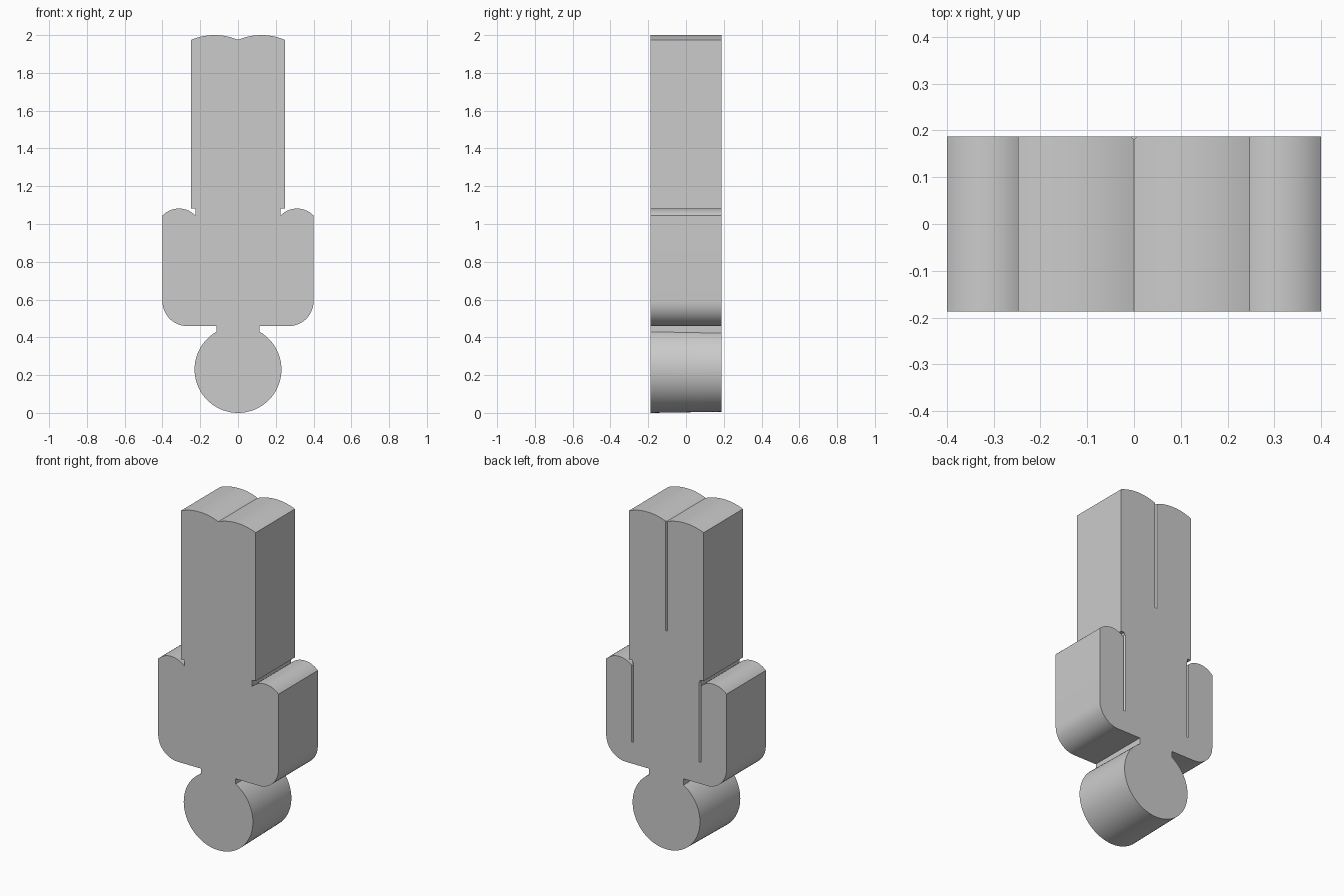
import bpy, bmesh, math

if "Cube" in bpy.data.objects:
    bpy.data.objects.remove(bpy.data.objects["Cube"])

DEPTH = 0.187       # half thickness of the slab
HEAD_Z = 0.23


def make_material(name, value):
    mat = bpy.data.materials.new(name)
    mat.use_nodes = True
    color = (value, value, value, 1)
    mat.diffuse_color = color
    mat.node_tree.nodes["Principled BSDF"].inputs["Base Color"].default_value = color
    return mat


def arc(cx, cz, r, start, end, steps):
    """Points on a circle, angles in radians measured from +x."""
    return [(cx + r * math.cos(start + (end - start) * i / steps),
             cz + r * math.sin(start + (end - start) * i / steps))
            for i in range(steps + 1)]


def cap(x0, x1, z, rise, steps):
    """Shallow domed end from x0 to x1, with its ends at height z."""
    half = (x0 - x1) / 2
    r = (half * half + rise * rise) / (2 * rise)
    a = math.asin(half / r)
    return arc((x0 + x1) / 2, z + rise - r, r, math.pi / 2 - a, math.pi / 2 + a, steps)


def outline(head_r):
    """Whole figure outline: the +x half followed by its mirror image."""
    neck = 0.115
    half = arc(0, HEAD_Z, head_r, -math.pi / 2, math.acos(neck / head_r), 30)   # head
    half += [(neck, 0.46)]                                                      # neck
    half += arc(0.27, 0.59, 0.13, -math.pi / 2, 0, 12)                          # hand corner
    half += cap(0.4, 0.225, 1.045, 0.037, 14)                                   # arm end
    half += [(0.225, 1.083), (0.248, 1.083)]                                    # notch
    half += cap(0.248, 0, 1.975, 0.025, 16)                                     # leg end
    return half + [(-x, z) for x, z in half[-2:0:-1]]


def mesh_object(name, bm, mat):
    bmesh.ops.recalc_face_normals(bm, faces=bm.faces)
    mesh = bpy.data.meshes.new(name)
    bm.to_mesh(mesh)
    bm.free()
    obj = bpy.data.objects.new(name, mesh)
    bpy.context.collection.objects.link(obj)
    mesh.materials.append(mat)
    return obj


def loft(name, front, back, mat):
    """Solid between two matching rings of 3D points."""
    bm = bmesh.new()
    a = [bm.verts.new(p) for p in front]
    b = [bm.verts.new(p) for p in back]
    bm.faces.new(a)
    bm.faces.new(b[::-1])
    for i in range(len(a)):
        j = (i + 1) % len(a)
        bm.faces.new((a[i], b[i], b[j], a[j]))
    return mesh_object(name, bm, mat)


grey = make_material("plain grey", 0.6)

# Slab figure, with the head tapering slightly towards the back
figure = loft("figure_body",
              [(x, -DEPTH, z) for x, z in outline(0.23)],
              [(x, DEPTH, z) for x, z in outline(0.224)], grey)

# Shallow V grooves on the back, between the legs and beside the arms
for name, x, z0, z1 in (("leg_groove_cutter", 0, 1.32, 2.1),
                        ("left_arm_groove_cutter", 0.225, 0.59, 1.07),
                        ("right_arm_groove_cutter", -0.225, 0.59, 1.07)):
    section = [(x - 0.013, DEPTH + 0.007), (x, DEPTH - 0.007), (x + 0.013, DEPTH + 0.007)]
    cutter = loft(name, [(px, py, z0) for px, py in section],
                  [(px, py, z1) for px, py in section], grey)
    cutter.hide_render = True
    mod = figure.modifiers.new(name, "BOOLEAN")
    mod.operation = "DIFFERENCE"
    mod.solver = "EXACT"
    mod.object = cutter
    bpy.context.view_layer.objects.active = figure
    bpy.ops.object.modifier_apply(modifier=mod.name)
    bpy.data.objects.remove(cutter)

# Smooth the curved walls, keep the corners sharp
bpy.ops.object.select_all(action="DESELECT")
figure.select_set(True)
bpy.context.view_layer.objects.active = figure
bpy.ops.object.shade_smooth_by_angle(angle=math.radians(25))
